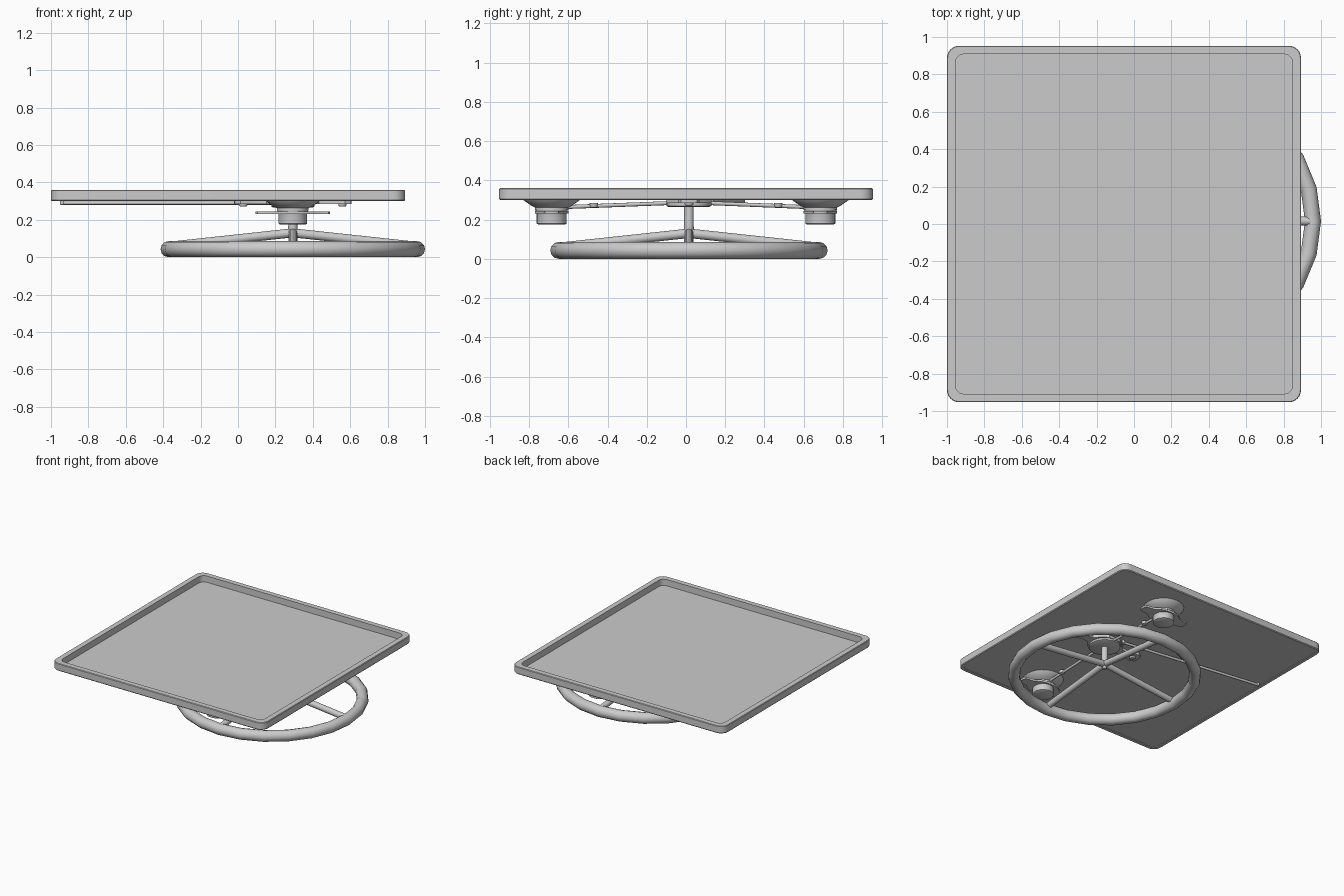
import bpy, bmesh
from math import sin, cos, pi
from mathutils import Vector

if "Cube" in bpy.data.objects:
    bpy.data.objects.remove(bpy.data.objects["Cube"])

CX, CY = 0.293, 0.015      # wheel / hub axis


def finish(name, bm, smooth=True):
    bmesh.ops.recalc_face_normals(bm, faces=bm.faces)
    me = bpy.data.meshes.new(name)
    bm.to_mesh(me)
    bm.free()
    ob = bpy.data.objects.new(name, me)
    bpy.context.collection.objects.link(ob)
    if smooth:
        bpy.ops.object.select_all(action='DESELECT')
        ob.select_set(True)
        bpy.context.view_layer.objects.active = ob
        bpy.ops.object.shade_smooth_by_angle(angle=0.6)
    return ob


def loft(name, loops):
    """Bridge matching closed loops of points, capping both ends."""
    bm = bmesh.new()
    rings = [[bm.verts.new(p) for p in loop] for loop in loops]
    n = len(rings[0])
    for a, b in zip(rings, rings[1:]):
        for i in range(n):
            j = (i + 1) % n
            bm.faces.new((a[i], a[j], b[j], b[i]))
    bm.faces.new(rings[0])
    bm.faces.new(rings[-1])
    return finish(name, bm)


def lathe(name, x, y, profile, n=24):
    return loft(name, [[(x + r * cos(2 * pi * i / n), y + r * sin(2 * pi * i / n), z)
                        for i in range(n)] for r, z in profile])


def rod(name, a, b, r1, r2=None, n=12):
    a, b = Vector(a), Vector(b)
    q = (b - a).to_track_quat('Z', 'Y')
    return loft(name, [[p + q @ Vector((r * cos(2 * pi * i / n), r * sin(2 * pi * i / n), 0))
                        for i in range(n)] for p, r in ((a, r1), (b, r2 or r1))])


def rounded_rect(inset, r, z, x0=-1.0, x1=0.893, y0=-0.953, y1=0.953, seg=6):
    pts = []
    for k, (sx, sy) in enumerate(((1, 1), (0, 1), (0, 0), (1, 0))):
        cx = x1 - inset - r if sx else x0 + inset + r
        cy = y1 - inset - r if sy else y0 + inset + r
        for i in range(seg + 1):
            t = pi / 2 * (k + i / seg)
            pts.append((cx + r * cos(t), cy + r * sin(t), z))
    return pts


def plate(name, cx, cy, half, z0, z1):
    """Flat plate along x; half = (x, half width) outline points, mirrored."""
    up = half + [(-x, w) for x, w in reversed(half)]
    out = up + [(x, -w) for x, w in reversed(up)]
    return loft(name, [[(cx + x, cy + y, z) for x, y in out] for z in (z0, z1)])


# shallow square tray with raised rim
loft("tray", [rounded_rect(i, r, z) for i, r, z in (
    (0.03, 0.04, 0.305), (0.03, 0.04, 0.30), (0.005, 0.06, 0.30), (0, 0.065, 0.306),
    (0, 0.065, 0.356), (0.004, 0.06, 0.36), (0.045, 0.045, 0.36), (0.045, 0.045, 0.309))])

# base ring
bm = bmesh.new()
N, M, R, r = 24, 12, 0.664, 0.043
v = [[bm.verts.new((CX + (R + r * cos(2 * pi * j / M)) * cos(2 * pi * i / N),
                    CY + (R + r * cos(2 * pi * j / M)) * sin(2 * pi * i / N),
                    r + r * sin(2 * pi * j / M))) for j in range(M)] for i in range(N)]
for i in range(N):
    for j in range(M):
        bm.faces.new((v[i][j], v[(i + 1) % N][j], v[(i + 1) % N][(j + 1) % M], v[i][(j + 1) % M]))
finish("base_ring", bm)

# four sloping spokes
for k in range(4):
    dx, dy = cos(k * pi / 2), sin(k * pi / 2)
    rod(f"spoke_{k + 1}", (CX, CY, 0.13), (CX + 0.65 * dx, CY + 0.65 * dy, 0.06), 0.024)

# central column and top disc
lathe("column", CX, CY, ((0.012, 0.088), (0.026, 0.15), (0.024, 0.17), (0.024, 0.30)), 16)
lathe("hub_disc", CX, CY, ((0.105, 0.265), (0.115, 0.27), (0.115, 0.305)))

# mounting plate with two rounded arms
plate("mount_plate", CX, CY, [(0.315, 0.015), (0.31, 0.04), (0.28, 0.055), (0.24, 0.045),
                              (0.19, 0.03), (0.14, 0.035), (0.10, 0.08), (0.05, 0.115)],
      0.285, 0.306)
for s in (-1, 1):
    lathe("mount_bolt", CX + s * 0.265, CY, ((0.018, 0.272), (0.022, 0.278), (0.022, 0.29)), 12)

# side knobs with flared flange, winged plate and link rod
for s, side in ((1, "back"), (-1, "front")):
    y = s * 0.685
    lathe(f"{side}_flange", CX, y, ((0.085, 0.25), (0.085, 0.262), (0.105, 0.272),
                                    (0.148, 0.302), (0.15, 0.307)))
    lathe(f"{side}_knob", CX, y, ((0.07, 0.176), (0.077, 0.18), (0.077, 0.235), (0.085, 0.255)))
    plate(f"{side}_wing_plate", CX, y, [(0.20, 0.02), (0.19, 0.035), (0.12, 0.045),
                                        (0.08, 0.075), (0.03, 0.085)], 0.23, 0.245)
    rod(f"{side}_link_rod", (CX, CY, 0.288), (CX, s * 0.61, 0.264), 0.010)
    lathe(f"{side}_link_joint", CX, s * 0.47, ((0.018, 0.262), (0.022, 0.268), (0.022, 0.285)), 12)

# long control lever with rounded ends
rod("lever", (0.21, 0.13, 0.29), (-0.94, 0.29, 0.29), 0.010)
for x, y in ((0.21, 0.13), (-0.94, 0.29)):
    lathe("lever_end", x, y, ((0.006, 0.278), (0.012, 0.283), (0.012, 0.304)), 12)
